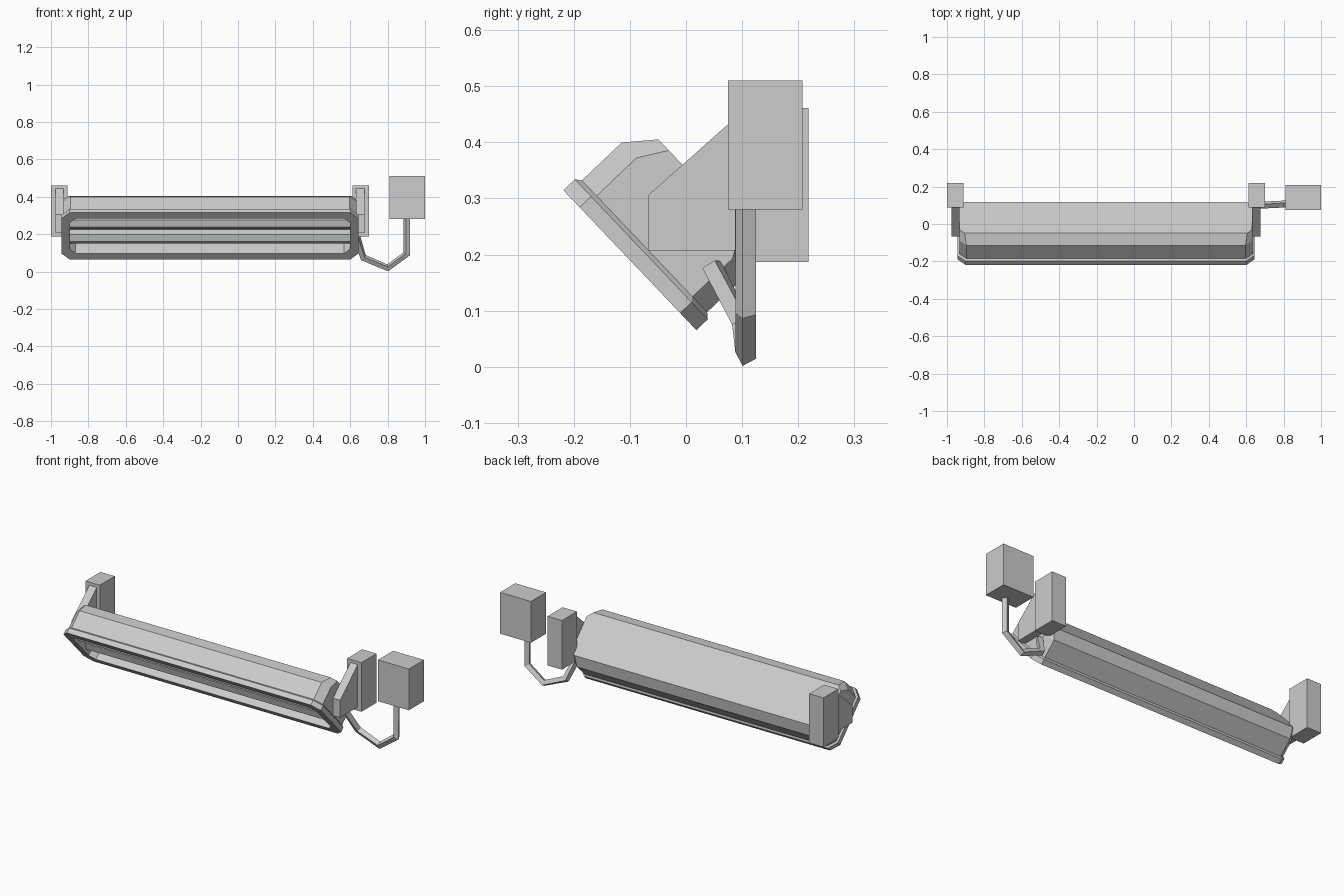
import bpy, bmesh
from math import cos, sin, radians
from mathutils import Vector

cube = bpy.data.objects.get("Cube")
if cube:
    bpy.data.objects.remove(cube, do_unlink=True)


def material(name, rgb):
    m = bpy.data.materials.new(name)
    m.use_nodes = True
    colour = (*rgb, 1)
    m.diffuse_color = colour
    m.node_tree.nodes["Principled BSDF"].inputs["Base Color"].default_value = colour
    return m


GREY = material("light grey", (0.604, 0.604, 0.604))
TUBE = material("pale tube grey", (0.57, 0.595, 0.57))

# Tilted lamp frame: x along, u down the front face, v depth behind it
CENTRE = Vector((-0.15, -0.1, 0.19))
U = Vector((0, 0.689, -0.725))
V = Vector((0, 0.725, 0.689))


def tilt(x, u, v):
    return CENTRE + Vector((x, 0, 0)) + U * u + V * v


def octagon(hx, hu, c, v):
    """Rectangle with cut corners at depth v."""
    quarter = [(hx, hu - c), (hx - c, hu)]
    pts = quarter + [(-x, u) for x, u in reversed(quarter)]
    pts += [(-x, -u) for x, u in pts]
    return [tilt(x, u, v) for x, u in pts]


def loft(name, rings, mat):
    """Closed solid through matching rings."""
    bm = bmesh.new()
    rows = [[bm.verts.new(p) for p in ring] for ring in rings]
    n = len(rows[0])
    for a, b in zip(rows, rows[1:]):
        for i in range(n):
            j = (i + 1) % n
            bm.faces.new((a[i], a[j], b[j], b[i]))
    bm.faces.new(rows[0])
    bm.faces.new(rows[-1])
    bmesh.ops.recalc_face_normals(bm, faces=bm.faces)
    mesh = bpy.data.meshes.new(name)
    bm.to_mesh(mesh)
    bm.free()
    mesh.materials.append(mat)
    bpy.context.collection.objects.link(bpy.data.objects.new(name, mesh))


def box(name, x, y, z, mat):
    rings = [[(x[0], y[0], h), (x[1], y[0], h), (x[1], y[1], h), (x[0], y[1], h)] for h in z]
    loft(name, rings, mat)


# Housing: recess floor, recess wall, front rim, bevelled lip, body, bevelled back
loft("lamp_housing", [octagon(0.748, 0.128, 0.03, 0.12), octagon(0.748, 0.128, 0.03, 0),
                      octagon(0.793, 0.172, 0.042, 0), octagon(0.793, 0.172, 0.042, 0.028),
                      octagon(0.784, 0.162, 0.038, 0.036), octagon(0.784, 0.162, 0.038, 0.134),
                      octagon(0.782, 0.121, 0.027, 0.185)], GREY)

# Two six-sided lamp tubes lying in the recess, one edge towards the front
for name, u0 in (("upper_tube", -0.0535), ("lower_tube", 0.0535)):
    loft(name, [[tilt(x, u0 + 0.038 * sin(radians(60 * k)), 0.052 - 0.038 * cos(radians(60 * k)))
                 for k in range(6)] for x in (-0.748, 0.748)], TUBE)

# Wall blocks and bracket arms on both ends
arm = [(-0.068, 0.207), (-0.068, 0.305), (0.087, 0.443), (0.1, 0.443), (0.1, 0.207)]
for side, s in (("left", 1), ("right", -1)):
    def across(d):
        return CENTRE.x + s * d
    box(side + "_wall_block", (across(0.762), across(0.85)), (0.087, 0.218), (0.187, 0.461), GREY)
    loft(side + "_bracket_arm", [[(across(d), y, z) for y, z in arm] for d in (0.782, 0.827)], GREY)

# Power box
box("power_box", (0.81, 1.0), (0.075, 0.208), (0.28, 0.51), GREY)

# Square cable, twisted about its path, from the power box to the housing end
path = [Vector(p) for p in ((0.9025, 0.1065, 0.3), (0.9025, 0.1065, 0.095), (0.8, 0.1065, 0.02),
                            (0.67, 0.1, 0.075), (0.637, 0.046, 0.182))]
rings = []
for i, p in enumerate(path):
    before = (p - path[max(i - 1, 0)]).normalized()
    after = (path[min(i + 1, len(path) - 1)] - p).normalized()
    t = (before + after).normalized()
    a = (Vector((0, 1, 0)) - t * t.y).normalized()
    b = t.cross(a)
    angles = [radians(16.6 + 90 * k) for k in range(4)]
    rings.append([p + 0.0193 * (a * cos(q) + b * sin(q)) for q in angles])
loft("cable", rings, GREY)
